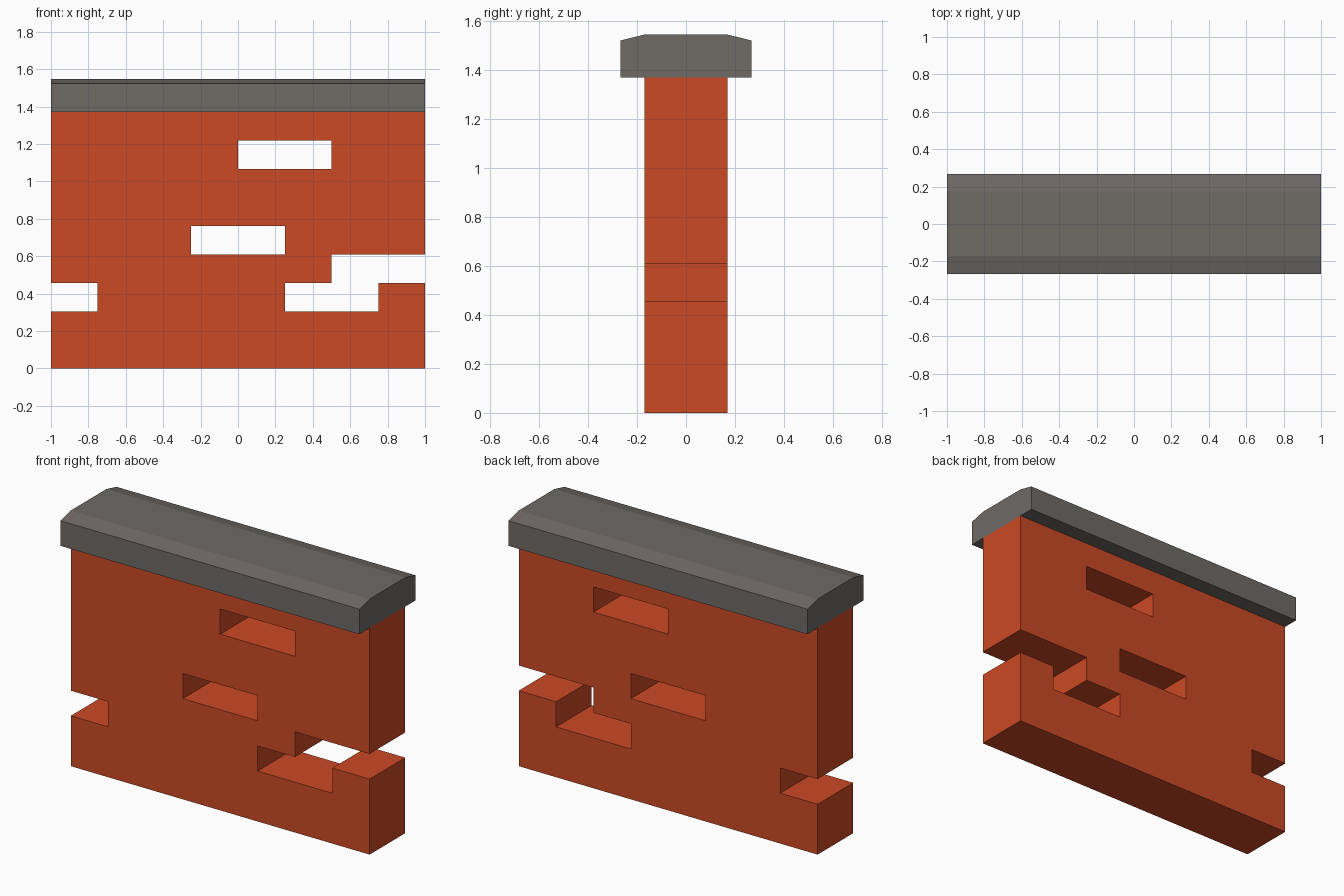
import bpy, bmesh

if "Cube" in bpy.data.objects:
    bpy.data.objects.remove(bpy.data.objects["Cube"])

def material(name, rgb):
    m = bpy.data.materials.new(name)
    m.diffuse_color = (*rgb, 1)
    m.use_nodes = True
    m.node_tree.nodes["Principled BSDF"].inputs["Base Color"].default_value = m.diffuse_color
    return m

def finish(name, bm, mat):
    bmesh.ops.recalc_face_normals(bm, faces=bm.faces[:])
    me = bpy.data.meshes.new(name)
    bm.to_mesh(me)
    bm.free()
    me.materials.append(mat)
    ob = bpy.data.objects.new(name, me)
    bpy.context.collection.objects.link(ob)
    return ob

def extrude(bm, vec):
    geo = bmesh.ops.extrude_face_region(bm, geom=bm.faces[:], use_keep_orig=True)["geom"]
    bmesh.ops.translate(bm, vec=vec, verts=[v for v in geo if isinstance(v, bmesh.types.BMVert)])

brick_red = material("brick red", (0.60, 0.067, 0.018))
stone_grey = material("stone grey", (0.158, 0.142, 0.131))

HALF_Y, TOP, COURSES = 0.17, 1.37, 9
H, W = TOP / COURSES, 0.25          # course height, half-brick length

# missing bricks: course -> half-brick columns left open
missing = {2: (0, 5, 6), 3: (6, 7), 4: (3, 4), 7: (4, 5)}

# brick wall: half-brick cells on the front plane, extruded to the back
bm = bmesh.new()
for row in range(COURSES):
    for col in range(8):
        if col in missing.get(row, ()):
            continue
        x, z = -1 + col * W, row * H
        bm.faces.new([bm.verts.new((x + dx, -HALF_Y, z + dz))
                      for dx, dz in ((0, 0), (W, 0), (W, H), (0, H))])
bmesh.ops.remove_doubles(bm, verts=bm.verts[:], dist=0.001)
extrude(bm, (0, 2 * HALF_Y, 0))
finish("brick_wall", bm, brick_red)

# coping stone: chamfered profile swept along the wall
half = [(0.268, TOP), (0.268, 1.522), (0.17, 1.546)]
profile = half + [(-y, z) for y, z in reversed(half)]
bm = bmesh.new()
bm.faces.new([bm.verts.new((-1, y, z)) for y, z in profile])
extrude(bm, (2, 0, 0))
finish("coping_stone", bm, stone_grey)
